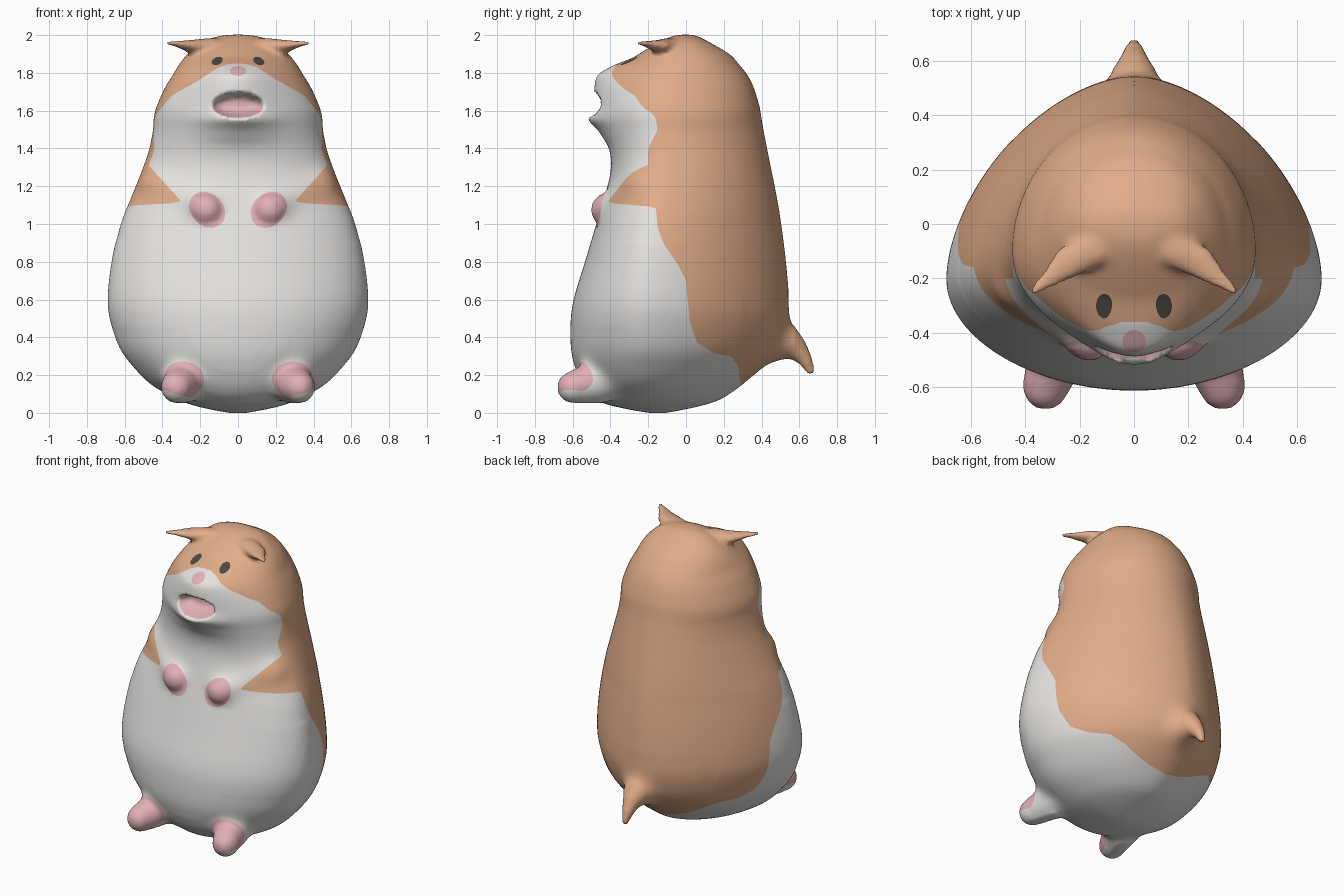
import bpy, bmesh, math
from mathutils import Vector, Matrix

if "Cube" in bpy.data.objects:
    bpy.data.objects.remove(bpy.data.objects["Cube"])


def material(name, rgb):
    m = bpy.data.materials.new(name)
    m.diffuse_color = (*rgb, 1)
    m.use_nodes = True
    m.node_tree.nodes["Principled BSDF"].inputs["Base Color"].default_value = m.diffuse_color
    return m


MATS = [material("white fur", (0.78, 0.76, 0.74)),
        material("tan fur", (0.75, 0.41, 0.25)),
        material("pink skin", (0.75, 0.43, 0.47)),
        material("dark eye", (0.075, 0.065, 0.058))]

# Body profile: height, half width, front y, back y, y of widest point
PROFILE = [
    (.000, .05, -.20, -.10, -.15), (.03, .20, -.36, .05, -.16),
    (.07, .32, -.48, .18, -.18), (.15, .46, -.55, .30, -.20),
    (.25, .56, -.59, .42, -.20), (.35, .63, -.61, .50, -.20),
    (.50, .68, -.61, .545, -.20), (.62, .69, -.59, .545, -.20),
    (.80, .67, -.535, .53, -.19), (1.0, .625, -.475, .505, -.17),
    (1.15, .565, -.43, .48, -.14), (1.3, .505, -.395, .45, -.11),
    (1.4, .47, -.405, .43, -.10), (1.5, .45, -.428, .41, -.10),
    (1.56, .447, -.44, .40, -.10), (1.62, .432, -.445, .39, -.10),
    (1.72, .388, -.43, .36, -.09), (1.79, .345, -.395, .325, -.08),
    (1.84, .315, -.335, .285, -.05), (1.9, .268, -.25, .23, -.03),
    (1.965, .19, -.14, .12, 0), (1.995, .10, -.07, .06, 0),
    (2.003, .02, -.02, .02, 0)]

# Snout: height, extra depth at the centre line
SNOUT = [(1.4, 0), (1.5, .04), (1.555, .087), (1.62, .045), (1.72, .055),
         (1.79, .075), (1.84, .05), (1.88, 0)]
# Side-view edge of the tan coat: height, y
COAT_SIDE = [(0, .29), (.15, .29), (.25, .275), (.30, .24), (.315, .15),
             (.37, .06), (.48, .02), (.7, 0), (.78, -.04), (.9, -.12),
             (.98, -.15), (1.09, -.16), (1.115, -.46), (1.16, -.44),
             (1.22, -.38), (1.3, -.28), (1.4, -.20), (1.5, -.15), (1.56, -.16),
             (1.62, -.21), (2.1, -.21)]
# Front-view edge of the tan face mask: |x|, height
COAT_FACE = [(0, 1.85), (.05, 1.847), (.1, 1.83), (.2, 1.765), (.35, 1.68),
             (.43, 1.585), (.46, 1.55), (.8, 1.55)]


def lookup(table, t):
    if t <= table[0][0]:
        return table[0][1]
    for (a, va), (b, vb) in zip(table, table[1:]):
        if t <= b:
            return va + (vb - va) * (t - a) / (b - a)
    return table[-1][1]


def smooth_rows(rows, steps=5):
    """Catmull-Rom through the profile rows."""
    out = []
    n = len(rows)
    for i in range(n - 1):
        quad = [rows[max(i - 1, 0)], rows[i], rows[i + 1], rows[min(i + 2, n - 1)]]
        for s in range(steps):
            t = s / steps
            out.append([b + .5 * t * (c - a + t * (2*a - 5*b + 4*c - d + t * (3*(b - c) + d - a)))
                        for a, b, c, d in zip(*quad)])
    return out + [list(rows[-1])]


def add_torso(bm, seg=96):
    rings = []
    for z, w, yf, yb, yc in smooth_rows(PROFILE):
        # the lower back is a little pointed, the head round
        power = 1.7 + .3 * min(max((z - 1.0) / .6, 0), 1)
        ring = []
        for k in range(seg):
            a = math.tau * k / seg
            c, s = math.cos(a), math.sin(a)
            if s > 0:
                g = (abs(c) ** power + s ** power) ** (-1 / power)
                x, y = w * c * g, yc + (yb - yc) * s * g
            else:
                x, y = w * c, yc + (yc - yf) * s
                y -= lookup(SNOUT, z) * math.exp(-(x / .19) ** 2) * min(1, -2 * s)
            ring.append(bm.verts.new((x, y, z)))
        rings.append(ring)
    for lo, hi in zip(rings, rings[1:]):
        for k in range(seg):
            j = (k + 1) % seg
            bm.faces.new((lo[k], lo[j], hi[j], hi[k]))
    bm.faces.new(rings[0][::-1])
    bm.faces.new(rings[-1])


def add_limb(bm, points, squash=1, sides=(1, -1), steps=8):
    """Tapered limb of overlapping balls; points are x, y, z, radius."""
    for side in sides:
        for p, q in zip(points, points[1:]):
            for s in range(steps + 1):
                t = s / steps
                x, y, z, r = (a + (b - a) * t for a, b in zip(p, q))
                m = Matrix.Translation((side * x, y, z)) @ Matrix.Diagonal((r, r, r * squash, 1))
                bmesh.ops.create_uvsphere(bm, u_segments=16, v_segments=10, radius=1, matrix=m)


bm = bmesh.new()
add_torso(bm)
# arms and paws
add_limb(bm, [(.40, -.20, 1.19, .13), (.26, -.335, 1.12, .09), (.165, -.415, 1.075, .09)])
# feet
add_limb(bm, [(.28, -.45, .165, .115), (.305, -.53, .15, .102), (.325, -.60, .135, .084)])
# ears
add_limb(bm, [(.14, -.09, 1.95, .065), (.24, -.14, 1.942, .062),
              (.31, -.20, 1.952, .035), (.365, -.243, 1.957, .022)], squash=.55)
# tail
add_limb(bm, [(0, .39, .42, .17), (0, .50, .385, .105), (0, .575, .35, .064),
              (0, .63, .285, .04), (0, .66, .22, .023)], sides=(1,))
bmesh.ops.recalc_face_normals(bm, faces=bm.faces)
mesh = bpy.data.meshes.new("hamster_body")
bm.to_mesh(mesh)
bm.free()
body = bpy.data.objects.new("hamster_body", mesh)
bpy.context.collection.objects.link(body)

# Fuse everything into one soft skin
remesh = body.modifiers.new("fuse", 'REMESH')
remesh.mode = 'VOXEL'
remesh.voxel_size = 0.015
soften = body.modifiers.new("soften", 'SMOOTH')
soften.factor = 0.5
soften.iterations = 8
bm = bmesh.new()
bm.from_object(body, bpy.context.evaluated_depsgraph_get())
body.modifiers.clear()


# Melt the limb roots into the body, keeping the tips
def is_root(p):
    arm = .9 < p.z < 1.42 and -.455 < p.y < 0
    foot = .06 < p.z < .45 and p.y > -.575 and p.y < -.3
    tail = .15 < p.z < .65 and .3 < p.y < .57
    return arm or foot or tail


roots = [v for v in bm.verts if is_root(v.co)]
for _ in range(30):
    bmesh.ops.smooth_vert(bm, verts=roots, factor=.5, use_axis_x=True,
                          use_axis_y=True, use_axis_z=True)

# Mouth hollow
for v in bm.verts:
    r = (v.co.x / .14) ** 2 + ((v.co.z - 1.63) / .07) ** 2
    if v.co.y < -.2 and r < 1:
        v.co.y += .10 * (1 - r * r)


# Colour regions: negative inside
def coat(p):
    x = abs(p.x)
    chest = .31 + .9 * max(0, p.z - 1.13)
    side = max(lookup(COAT_SIDE, p.z) - p.y, min(chest - x, -.2 - p.y))
    return min(side, lookup(COAT_FACE, x) - p.z)


def oval(p, cx, cz, rx, rz, turn=0):
    """Oval seen from the front, mirrored in x."""
    dx, dz = abs(p.x) - cx, p.z - cz
    c, s = math.cos(turn), math.sin(turn)
    return math.hypot((dx * c + dz * s) / rx, (dz * c - dx * s) / rz) - 1


def skin(p):
    if p.y > -.1:
        return 1
    foot = Vector(((abs(p.x) - .30) / .125, (p.y + .585) / .14, (p.z - .175) / .10)).length - 1
    return min(foot,
               oval(p, .163, 1.075, .105, .085, math.radians(45)),
               oval(p, 0, 1.81, .043, .027),
               oval(p, 0, 1.618, .132, .055))


def eyes(p):
    return oval(p, .11, 1.863, .031, .02, math.radians(-25)) if p.y < -.1 else 1


def paint(bm, region, index):
    """Cut the skin along the region's edge and colour the inside."""
    val = {v: region(v.co) for v in bm.verts}
    cuts = []
    for e in [e for e in bm.edges if val[e.verts[0]] * val[e.verts[1]] < 0]:
        a, b = e.verts
        t = val[a] / (val[a] - val[b])
        _, nv = bmesh.utils.edge_split(e, a, min(max(t, .03), .97))
        val[nv] = 0
        cuts.append(nv)
    bmesh.ops.connect_verts(bm, verts=cuts)
    for f in bm.faces:
        if sum(val[v] for v in f.verts) < 0:
            f.material_index = index


for f in bm.faces:
    f.material_index = 0
    f.smooth = True
for number, region in enumerate((coat, skin, eyes), 1):
    paint(bm, region, number)

# Stand on the ground
low = min(v.co.z for v in bm.verts)
bmesh.ops.translate(bm, verts=bm.verts, vec=(0, 0, -low))
mesh.materials.clear()
for m in MATS:
    mesh.materials.append(m)
bm.to_mesh(mesh)
bm.free()
